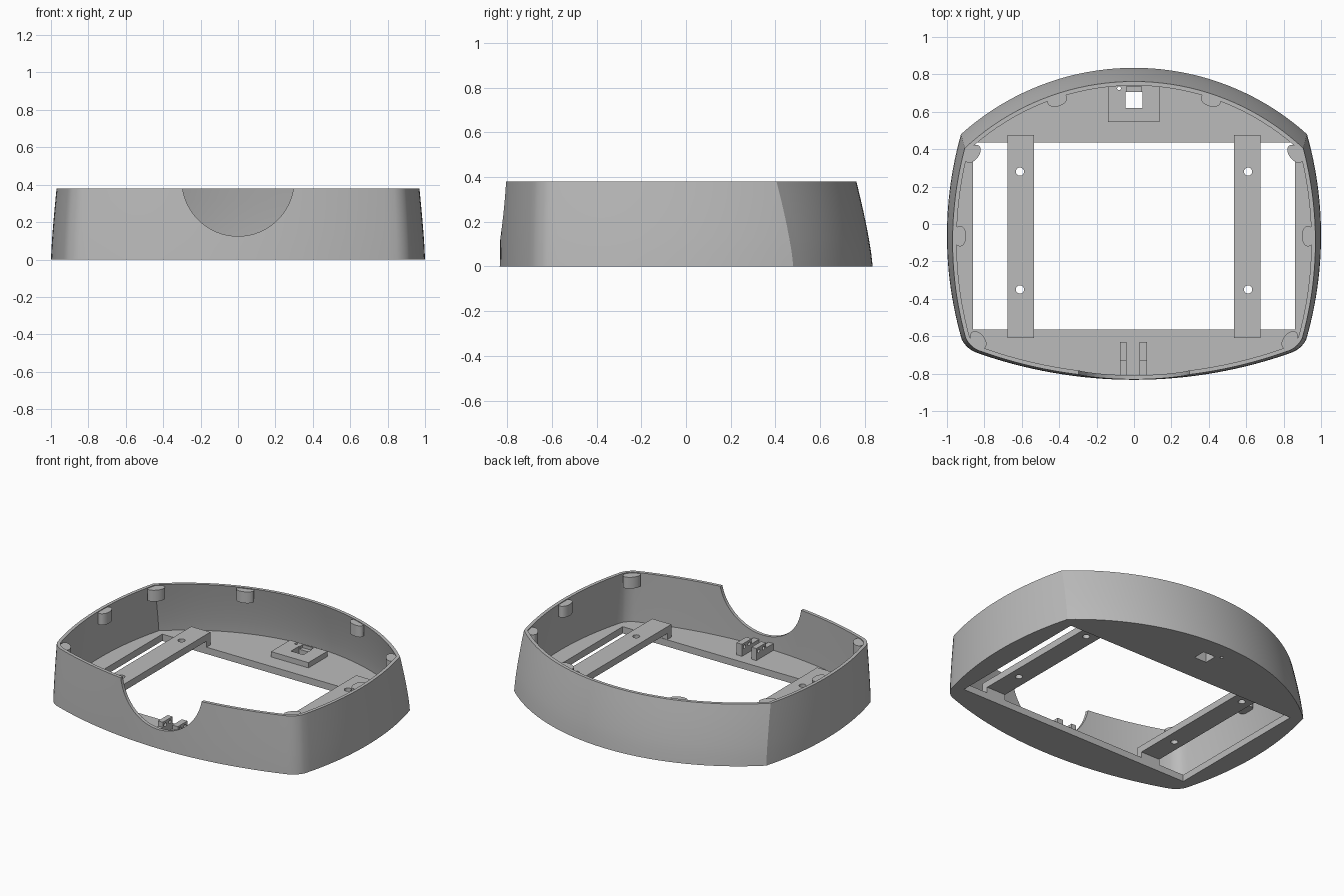
import bpy, bmesh, math
from mathutils import Vector, Matrix

cube = bpy.data.objects.get("Cube")
if cube:
    bpy.data.objects.remove(cube)

GREY = bpy.data.materials.new("light grey plastic")
GREY.use_nodes = True
GREY.diffuse_color = (0.5, 0.5, 0.5, 1)
GREY.node_tree.nodes["Principled BSDF"].inputs["Base Color"].default_value = (0.5, 0.5, 0.5, 1)

HEIGHT, WALL, FLOOR = 0.38, 0.022, 0.045


def finish(name, bm):
    bmesh.ops.recalc_face_normals(bm, faces=bm.faces)
    mesh = bpy.data.meshes.new(name)
    bm.to_mesh(mesh)
    bm.free()
    mesh.materials.append(GREY)
    ob = bpy.data.objects.new(name, mesh)
    bpy.context.collection.objects.link(ob)
    return ob


def box(name, x, y, z):
    bm = bmesh.new()
    size = [b - a for a, b in (x, y, z)]
    mid = [(a + b) / 2 for a, b in (x, y, z)]
    bmesh.ops.create_cube(bm, size=1, matrix=Matrix.Translation(mid) @ Matrix.Diagonal((*size, 1)))
    return finish(name, bm)


def rod(name, centre, radius, depth, axis="Z", sides=24):
    bm = bmesh.new()
    turn = {"X": Matrix.Rotation(math.pi / 2, 4, "Y"),
            "Y": Matrix.Rotation(math.pi / 2, 4, "X"), "Z": Matrix()}[axis]
    bmesh.ops.create_cone(bm, cap_ends=True, segments=sides, radius1=radius, radius2=radius,
                          depth=depth, matrix=Matrix.Translation(centre) @ turn)
    return finish(name, bm)


def cut(ob, cutter):
    cutter.hide_render = True
    mod = ob.modifiers.new("cut", "BOOLEAN")
    mod.operation, mod.solver, mod.object = "DIFFERENCE", "EXACT", cutter
    with bpy.context.temp_override(object=ob, active_object=ob, selected_objects=[ob]):
        bpy.ops.object.modifier_apply(modifier=mod.name)
    bpy.data.objects.remove(cutter)


def smooth(ob, angle=25):
    bpy.ops.object.select_all(action="DESELECT")
    ob.select_set(True)
    bpy.context.view_layer.objects.active = ob
    bpy.ops.object.shade_smooth_by_angle(angle=math.radians(angle))


def arc(p, q, sag, n):
    """Points from p up to, not including, q on an arc bulging right of p-q."""
    p, q = Vector(p), Vector(q)
    half = (q - p).length / 2
    along = (q - p).normalized()
    out = Vector((along.y, -along.x))
    radius = (half * half + sag * sag) / (2 * sag)
    centre = (p + q) / 2 + out * (sag - radius)
    span = math.asin(half / radius)
    angles = [span * (2 * i / n - 1) for i in range(n)]
    return [centre + radius * (out * math.cos(a) + along * math.sin(a)) for a in angles]


def outline(z, inset=0.0):
    """Counter-clockwise plan of the body at height z, drawn inwards by inset."""
    t = (z / HEIGHT) ** 1.3
    back = Vector((0.925 - 0.02 * t, 0.48 - 0.075 * t))
    front = Vector((0.92 - 0.02 * t, -0.62 + 0.01 * t))
    chin = Vector((0.85 - 0.015 * t, -0.685 + 0.01 * t))
    flip = lambda v: Vector((-v.x, v.y))
    side = 1 - 0.03 * t - (back.x + front.x) / 2
    pts = arc(flip(chin), chin, 0.833 - 0.01 * t + chin.y, 32)
    pts += arc(chin, front, 0.008, 4)
    pts += arc(front, back, side, 24)
    pts += arc(back, flip(back), 0.835 - 0.073 * t - back.y, 40)
    pts += arc(flip(back), flip(front), side, 24)
    pts += arc(flip(front), flip(chin), 0.008, 4)
    ring = []
    for i, p in enumerate(pts):
        d = (pts[(i + 1) % len(pts)] - pts[i - 1]).normalized()
        ring.append((p.x - d.y * inset, p.y + d.x * inset, z))
    return ring


def loft(name, rings, closed):
    """Skin a stack of rings; closed joins last to first, otherwise ends are capped."""
    bm = bmesh.new()
    loops = [[bm.verts.new(p) for p in ring] for ring in rings]
    pairs = list(zip(loops, loops[1:])) + ([(loops[-1], loops[0])] if closed else [])
    n = len(loops[0])
    for a, b in pairs:
        for i in range(n):
            j = (i + 1) % n
            bm.faces.new((a[i], a[j], b[j], b[i]))
    if not closed:
        bm.faces.new(loops[0])
        bm.faces.new(loops[-1])
    return finish(name, bm)


# Curved outer wall with the round notch in its front
levels = [HEIGHT * i / 6 for i in range(7)]
shell = loft("outer_wall", [outline(z) for z in levels]
             + [outline(z, WALL) for z in reversed(levels)], True)
cut(shell, rod("notch_cutter", (0, -0.8, 0.425), 0.3, 0.5, "Y", 64))
smooth(shell)

# Floor with its large opening, cable window and pin hole
floor = loft("floor", [outline(0, WALL), outline(FLOOR, WALL)], False)
cut(floor, box("opening_cutter", (-0.86, 0.86), (-0.565, 0.435), (-0.1, 0.1)))
pad = box("socket_pad", (-0.14, 0.135), (0.545, 0.745), (FLOOR, 0.08))
for part in (floor, pad):
    cut(part, box("window_cutter", (-0.045, 0.045), (0.62, 0.705), (-0.1, 0.2)))
    cut(part, rod("pin_cutter", (-0.08, 0.725, 0), 0.01, 0.4))
cut(pad, box("slot_cutter", (-0.04, 0.04), (0.7, 0.735), (0.06, 0.2)))

# Cross rails, bridging the opening on end feet
for label, s in (("left", 1), ("right", -1)):
    rail = box(label + "_rail", sorted((s * 0.535, s * 0.675)), (-0.61, 0.475), (FLOOR, 0.13))
    cut(rail, box("channel_cutter", (-1, 1), (-0.568, 0.433), (0, 0.085)))
    for y in (0.28, -0.35):
        cut(rail, rod("hole_cutter", (s * 0.61, y, 0.1), 0.022, 0.3))
    smooth(rail)

# Hinge lugs behind the notch
for label, x in (("left", (0.03, 0.07)), ("right", (-0.075, -0.04))):
    lug = box(label + "_hinge_lug", x, (-0.808, -0.63), (FLOOR, 0.125))
    cut(lug, box("step_cutter", (-0.2, 0.2), (-0.9, -0.73), (0.09, 0.2)))
    for y in (-0.655, -0.705):
        cut(lug, rod("hinge_cutter", (0, y, 0.1), 0.012, 0.4, "X", 16))

# Screw bosses under the rim, flattened against the wall
for place, x, y, turn in (("back", 0.41, 0.662, -18), ("back_corner", 0.862, 0.375, -52),
                          ("side", 0.93, -0.065, 90), ("front_corner", 0.832, -0.62, 50)):
    for label, s in (("left", 1), ("right", -1)):
        boss = rod(label + "_" + place + "_boss", (0, 0, 0), 0.055, 0.075)
        boss.data.transform(Matrix.Translation((s * x, y, 0.337))
                            @ Matrix.Rotation(math.radians(s * turn), 4, "Z")
                            @ Matrix.Diagonal((1, 0.6, 1, 1)))
        smooth(boss)
